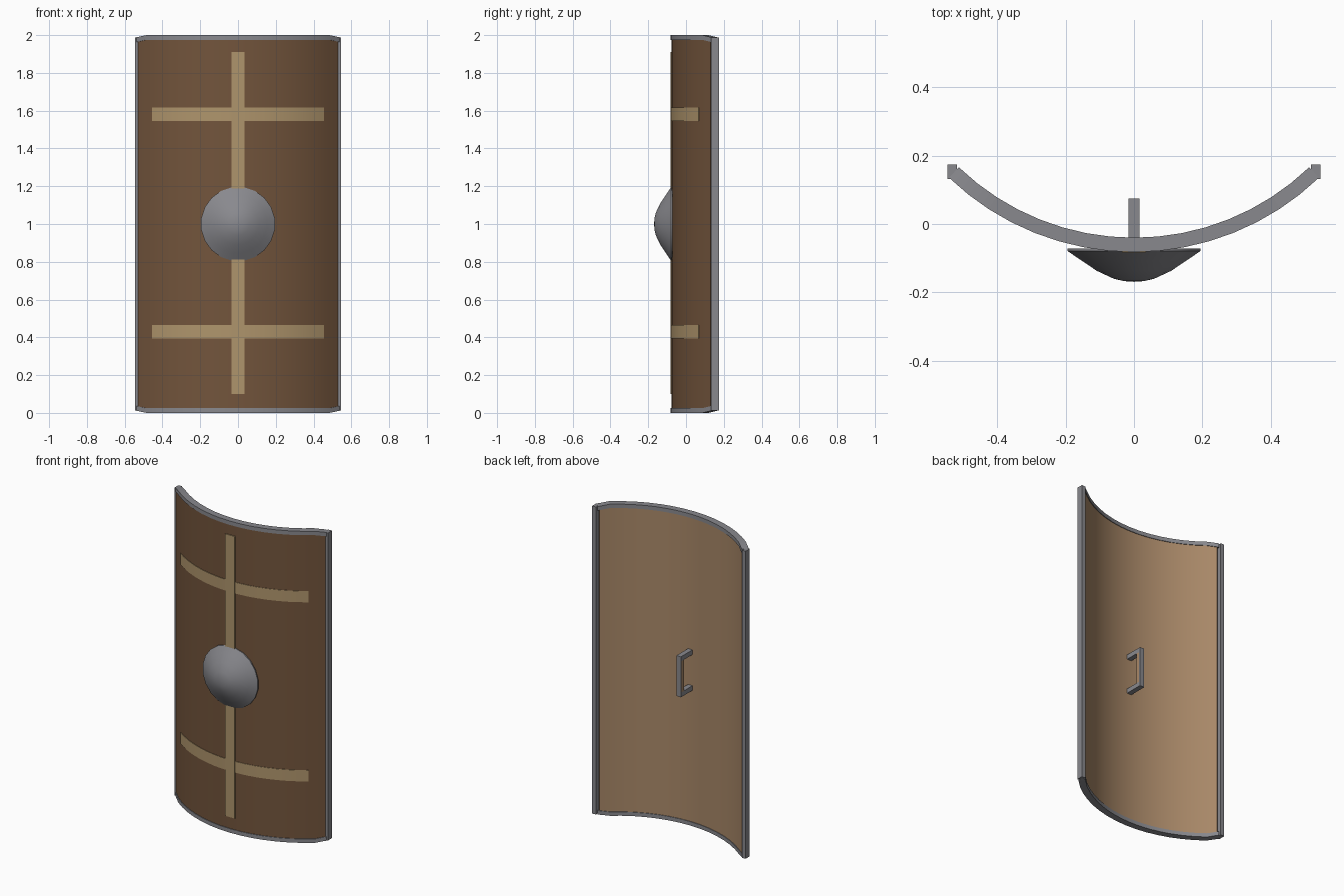
import bpy, bmesh, math

if "Cube" in bpy.data.objects:
    bpy.data.objects.remove(bpy.data.objects["Cube"])

CY = 0.70            # centre of the shield curvature (y)
SEG = 16


def material(name, rgb):
    m = bpy.data.materials.new(name)
    m.diffuse_color = (*rgb, 1)
    m.use_nodes = True
    m.node_tree.nodes["Principled BSDF"].inputs["Base Color"].default_value = m.diffuse_color
    return m


brown = material("brown_leather", (0.17, 0.09, 0.045))
tan = material("tan_wood", (0.40, 0.25, 0.14))
straw = material("straw_paint", (0.43, 0.30, 0.15))
steel = material("steel", (0.25, 0.25, 0.27))


def finish(name, bm, mats, smooth=False):
    bmesh.ops.recalc_face_normals(bm, faces=bm.faces)
    me = bpy.data.meshes.new(name)
    bm.to_mesh(me)
    bm.free()
    ob = bpy.data.objects.new(name, me)
    bpy.context.collection.objects.link(ob)
    for m in mats:
        me.materials.append(m)
    if smooth:
        bpy.ops.object.select_all(action='DESELECT')
        bpy.context.view_layer.objects.active = ob
        ob.select_set(True)
        bpy.ops.object.shade_smooth_by_angle(angle=math.radians(30))
    return ob


def arc_slab(name, r_in, r_out, half_x, z0, z1, mats, drop=0.0):
    """Curved slab; 'drop' shifts the end rings in z, back face uses material 1 if given."""
    bm = bmesh.new()
    half = math.asin(half_x / r_out)
    rings = []
    for i in range(SEG + 1):
        a = -half + 2 * half * i / SEG
        d = drop if i in (0, SEG) else 0
        rings.append([bm.verts.new((r * math.sin(a), CY - r * math.cos(a), z + d))
                      for r, z in ((r_out, z0), (r_out, z1), (r_in, z1), (r_in, z0))])
    for p, q in zip(rings, rings[1:]):
        for k in range(4):
            f = bm.faces.new((p[k], q[k], q[(k + 1) % 4], p[(k + 1) % 4]))
            f.material_index = 1 if k == 2 and len(mats) > 1 else 0
    bm.faces.new(rings[0])
    bm.faces.new(rings[-1])
    return finish(name, bm, mats, True)


def box(name, lo, hi, mat):
    bm = bmesh.new()
    bmesh.ops.create_cube(bm, size=1)
    for v in bm.verts:
        v.co = [(l + h) / 2 + c * (h - l) for c, l, h in zip(v.co, lo, hi)]
    return finish(name, bm, [mat])


# curved board: dark front, light wooden back
arc_slab("board", 0.744, 0.778, 0.53, 0.015, 1.985, [brown, tan])

# metal rim
arc_slab("top_rim", 0.740, 0.782, 0.541, 1.975, 2.0, [steel], -0.012)
arc_slab("bottom_rim", 0.740, 0.782, 0.541, 0.0, 0.025, [steel], 0.012)
for side, s in (("left", -1), ("right", 1)):
    xs = sorted((s * 0.518, s * 0.545))
    box(side + "_rim", (xs[0], 0.132, 0.013), (xs[1], 0.174, 1.987), steel)

# painted bands
for name, z in (("lower_band", 0.43), ("upper_band", 1.58)):
    arc_slab(name, 0.77, 0.781, 0.455, z - 0.036, z + 0.036, [straw])
box("centre_band", (-0.035, -0.083, 0.10), (0.035, -0.07, 1.91), straw)

# domed boss, lathed round the y axis
profile = [(0.197, -0.072), (0.197, -0.079), (0.155, -0.107), (0.11, -0.137),
           (0.06, -0.160), (0.03, -0.167)]
N = 20
bm = bmesh.new()
loops = []
for r, y in profile:
    loops.append([bm.verts.new((r * math.cos((i + .5) * math.tau / N), y,
                                1 + r * math.sin((i + .5) * math.tau / N))) for i in range(N)])
for p, q in zip(loops, loops[1:]):
    for i in range(N):
        j = (i + 1) % N
        bm.faces.new((p[i], p[j], q[j], q[i]))
tip = bm.verts.new((0, -0.169, 1))
for i in range(N):
    bm.faces.new((loops[-1][i], loops[-1][(i + 1) % N], tip))
bm.faces.new(loops[0])
finish("boss", bm, [steel], True)

# handle: two arms, a back plate and a wooden grip
for name, z in (("lower_arm", 0.885), ("upper_arm", 1.115)):
    box(name, (-0.016, -0.05, z - 0.015), (0.016, 0.074, z + 0.015), steel)
box("handle_plate", (-0.016, 0.066, 0.90), (0.016, 0.074, 1.10), steel)
box("handle_grip", (-0.016, 0.042, 0.90), (0.016, 0.066, 1.10), tan)
